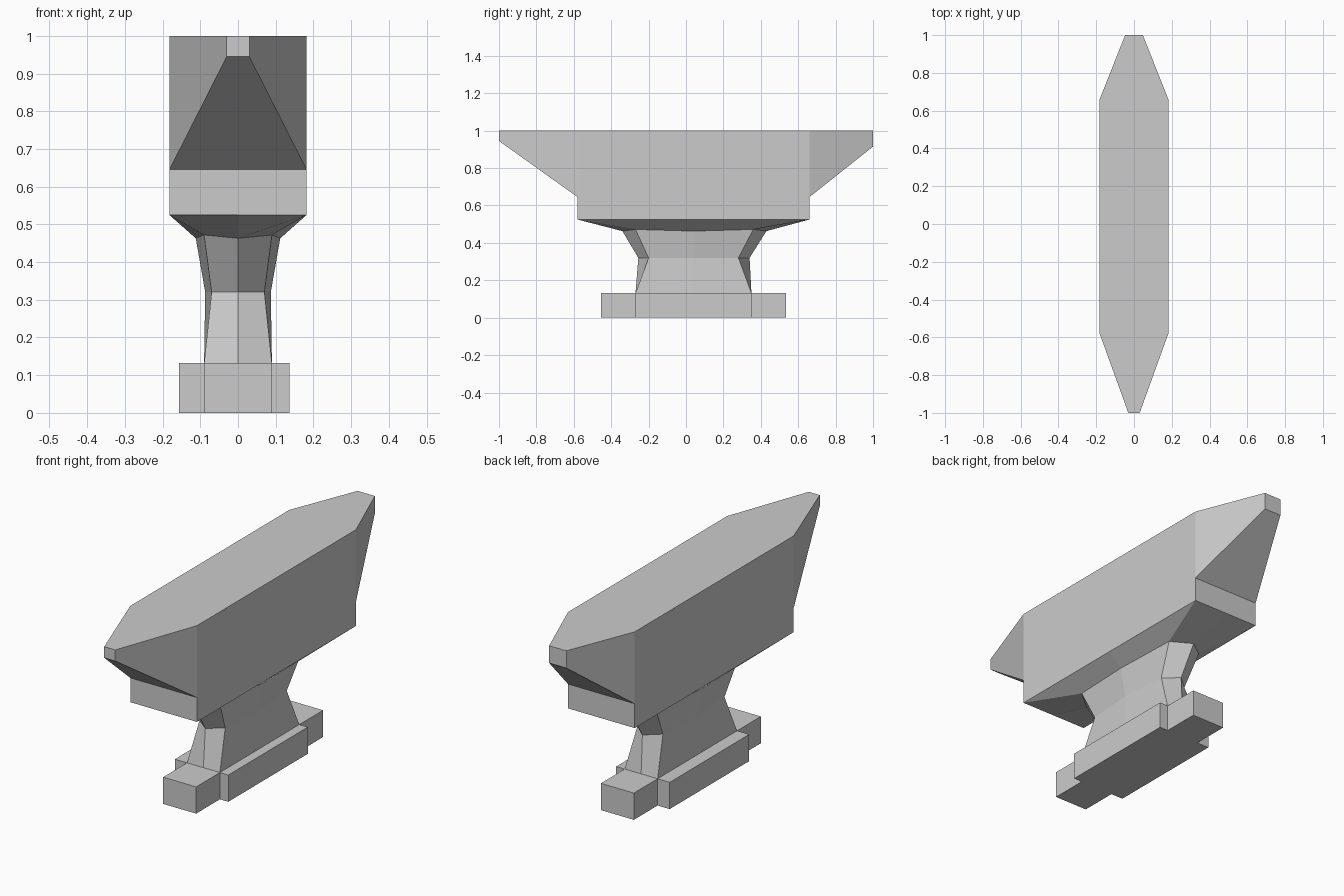
import bpy, bmesh

if "Cube" in bpy.data.objects:
    bpy.data.objects.remove(bpy.data.objects["Cube"])


def finish(name, bm):
    bmesh.ops.recalc_face_normals(bm, faces=bm.faces[:])
    mesh = bpy.data.meshes.new(name)
    bm.to_mesh(mesh)
    bm.free()
    obj = bpy.data.objects.new(name, mesh)
    bpy.context.collection.objects.link(obj)
    return obj


# Anvil top: block with a tapered horn at each end
bm = bmesh.new()
# (y, half width, lower z)
for y, hw, low in [(-1, .03, .945), (-.58, .182, .645), (.66, .182, .645), (1, .047, .915)]:
    for x in (-hw, hw):
        for z in (low, 1.0):
            bm.verts.new((x, y, z))
bmesh.ops.convex_hull(bm, input=bm.verts[:])
bmesh.ops.dissolve_limit(bm, angle_limit=.01, verts=bm.verts[:], edges=bm.edges[:])
bm.normal_update()
hidden = [f for f in bm.faces if f.normal.z < -.99]
bmesh.ops.delete(bm, geom=hidden, context='FACES_ONLY')
finish("anvil_top", bm)

# Waist: eight-sided rings lofted from the base up to the block
# (corner x, side x, corner y front/back, centre y front/back, corner z, centre z)
rings = [
    (.09, .09, -.27, .35, -.27, .35, .13, .13),
    (.07, .087, -.2, .28, -.255, .34, .32, .32),
    (.09, .112, -.27, .36, -.34, .43, .472, .463),
    (.182, .182, -.58, .66, -.58, .66, .525, .525),
    (.182, .182, -.58, .66, -.58, .66, .645, .645),
]
bm = bmesh.new()
loops = []
for cx, sx, cf, cb, mf, mb, cz, mz in rings:
    pts = [(0, mf, mz), (cx, cf, cz), (sx, .04, mz), (cx, cb, cz),
           (0, mb, mz), (-cx, cb, cz), (-sx, .04, mz), (-cx, cf, cz)]
    loops.append([bm.verts.new(p) for p in pts])
for a, b in zip(loops, loops[1:]):
    for i in range(8):
        j = (i + 1) % 8
        bm.faces.new((a[i], a[j], b[j], b[i]))
finish("waist", bm)

# Base: cross-shaped slab
bm = bmesh.new()
outline = [(-.09, -.455), (.09, -.455), (.09, -.27), (.136, -.27), (.136, .35), (.09, .35),
           (.09, .535), (-.09, .535), (-.09, .35), (-.156, .35), (-.156, -.27), (-.09, -.27)]
face = bm.faces.new([bm.verts.new((x, y, 0)) for x, y in outline])
top = bmesh.ops.extrude_face_region(bm, geom=[face], use_keep_orig=True)
bmesh.ops.translate(bm, vec=(0, 0, .132),
                    verts=[v for v in top["geom"] if isinstance(v, bmesh.types.BMVert)])
finish("base", bm)
